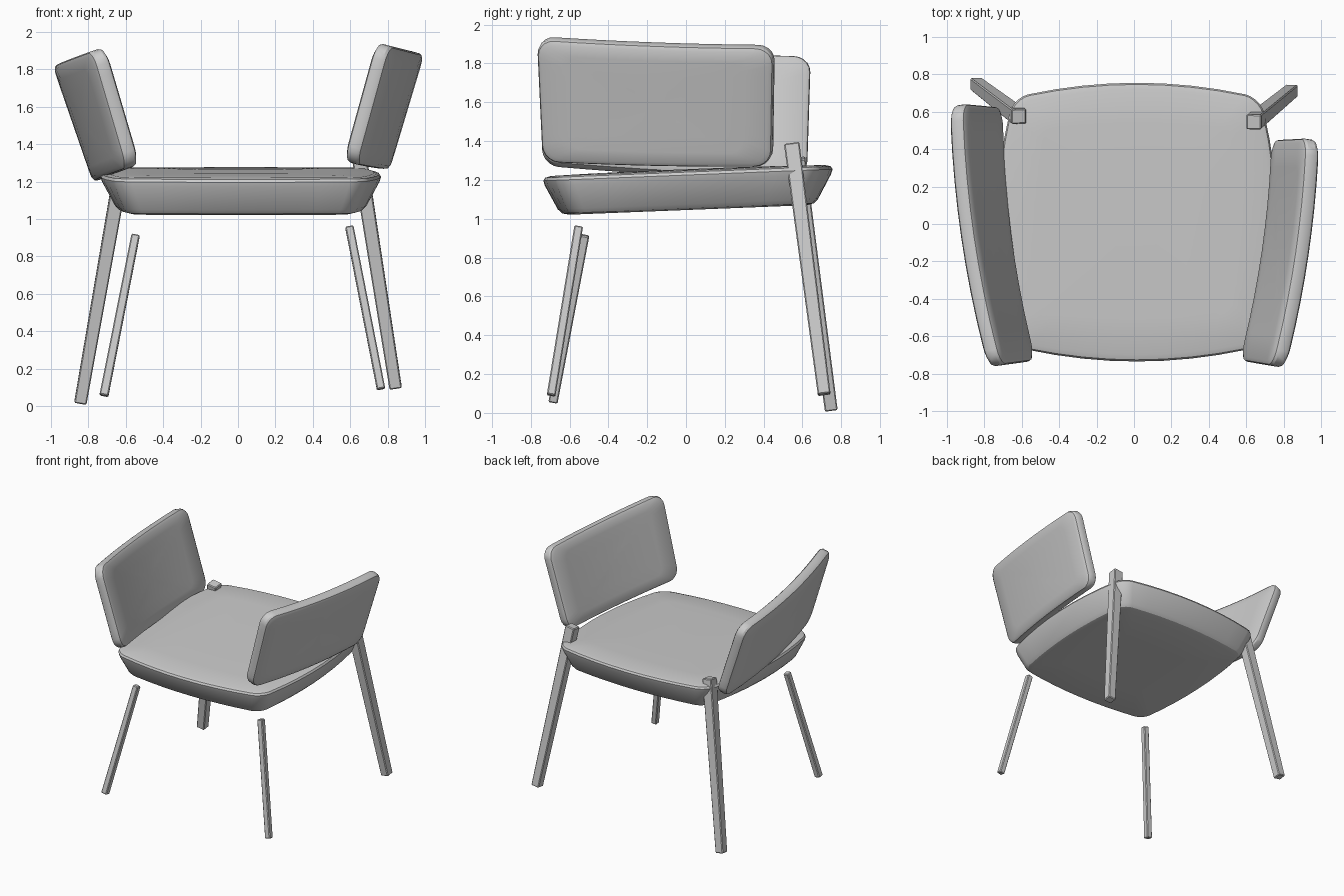
import bpy, math
from mathutils import Vector

if "Cube" in bpy.data.objects:
    bpy.data.objects.remove(bpy.data.objects["Cube"])


def ring(rs, rt, edge=8, arc=5):
    """Rounded rectangle in [-1,1]^2 with corner radii rs, rt."""
    pts = []
    for k in range(4):
        sx, sy = ((1, 1), (-1, 1), (-1, -1), (1, -1))[k]
        for i in range(arc + 1):
            a = math.radians(90 * (k + i / arc))
            pts.append((sx * (1 - rs) + rs * math.cos(a), sy * (1 - rt) + rt * math.sin(a)))
    out, n = [], len(pts)
    for i, p in enumerate(pts):
        q = pts[(i + 1) % n]
        steps = edge if i % (arc + 1) == arc else 1   # subdivide the straight sides
        for j in range(steps):
            f = j / steps
            out.append((p[0] + (q[0] - p[0]) * f, p[1] + (q[1] - p[1]) * f))
    return out


def make(name, verts, faces):
    me = bpy.data.meshes.new(name)
    me.from_pydata([tuple(v) for v in verts], [], faces)
    me.update()
    ob = bpy.data.objects.new(name, me)
    bpy.context.collection.objects.link(ob)
    bpy.ops.object.select_all(action='DESELECT')
    ob.select_set(True)
    bpy.context.view_layer.objects.active = ob
    bpy.ops.object.mode_set(mode='EDIT')
    bpy.ops.mesh.select_all(action='SELECT')
    bpy.ops.mesh.normals_make_consistent(inside=False)
    bpy.ops.object.mode_set(mode='OBJECT')
    return ob


def cushion(name, outline, profile, place):
    """Stack scaled outlines (scale s, scale t, height) and close both ends with fans."""
    n, m = len(outline), len(profile)
    verts = [place(s * a, t * b, h) for a, b, h in profile for s, t in outline]
    faces = []
    for r in range(m - 1):
        for i in range(n):
            j = (i + 1) % n
            faces.append((r * n + i, r * n + j, r * n + n + j, r * n + n + i))
    for r, h in ((0, profile[0][2]), (m - 1, profile[-1][2])):
        c = len(verts)
        verts.append(place(0, 0, h))
        faces += [(c, r * n + i, r * n + (i + 1) % n) for i in range(n)]
    ob = make(name, verts, faces)
    bpy.ops.object.shade_smooth_by_angle(angle=math.radians(28))
    return ob


# Seat: bulged square with slanted sides, rising slightly to the back
def seat_place(s, t, z):
    x = 0.015 + s * (0.75 - 0.09 * t * t)
    y = 0.01 + t * (0.745 - 0.08 * s * s)
    return Vector((x, y, z + 0.04 * y))


seat_profile = [(0.4, 1.045), (0.82, 1.045), (0.87, 1.053), (0.9, 1.075), (0.99, 1.2),
                (1.0, 1.225), (0.988, 1.24), (0.95, 1.248), (0.7, 1.252), (0.35, 1.255)]
cushion("seat", ring(0.12, 0.12), [(k, k, z) for k, z in seat_profile], seat_place)


# Side panels: curved rounded slabs leaning outward
def panel(name, fb, ft, bb, bt, bulge):
    fb, ft, bb, bt = map(Vector, (fb, ft, bb, bt))
    nrm = (bt - fb).cross(ft - bb).normalized()
    if nrm.x * fb.x < 0:
        nrm.negate()
    hl, hh = (bb - fb).length / 2, (ft - fb).length / 2

    def place(s, t, h):
        u, v = (s + 1) / 2, (t + 1) / 2
        p = fb.lerp(bb, u).lerp(ft.lerp(bt, u), v)
        return p + nrm * (h + bulge * (1 - s * s))

    half = [(0, 0.02), (0.006, 0.034), (0.025, 0.044)]
    side = [(1 - d / hl, 1 - d / hh, h) for d, h in half]
    side += [(k, k, 0.046) for k in (0.75, 0.5, 0.25)]
    prof = [(a, b, -h) for a, b, h in reversed(side)] + side
    cushion(name, ring(0.085 / hl, 0.085 / hh), prof, place)


panel("right_side_panel", (0.60, -0.735, 1.30), (0.775, -0.765, 1.935),
      (0.77, 0.445, 1.275), (0.955, 0.455, 1.89), 0.035)
panel("left_side_panel", (-0.56, -0.735, 1.28), (-0.745, -0.76, 1.91),
      (-0.735, 0.62, 1.21), (-0.95, 0.64, 1.83), 0.045)


# Legs: tapered square bars
def leg(name, foot, top, w0, w1):
    foot, top = Vector(foot), Vector(top)
    d = (top - foot).normalized()
    ay = d.cross(Vector((1, 0, 0))).normalized()
    ax = ay.cross(d).normalized()
    verts = [p + ax * sx * w / 2 + ay * sy * w / 2
             for p, w in ((foot, w0), (top, w1))
             for sx, sy in ((-1, -1), (1, -1), (1, 1), (-1, 1))]
    faces = [(0, 1, 2, 3), (4, 5, 6, 7)]
    faces += [(i, (i + 1) % 4, 4 + (i + 1) % 4, 4 + i) for i in range(4)]
    ob = make(name, verts, faces)
    bev = ob.modifiers.new("edge", 'BEVEL')
    bev.width = 0.006
    bev.segments = 1


leg("back_right_leg", (0.843, 0.712, 0.095), (0.64, 0.545, 1.385), 0.066, 0.08)
leg("back_left_leg", (-0.843, 0.748, 0.015), (-0.615, 0.575, 1.31), 0.066, 0.08)
leg("front_right_leg", (0.765, -0.695, 0.09), (0.595, -0.553, 0.96), 0.045, 0.045)
leg("front_left_leg", (-0.717, -0.685, 0.055), (-0.547, -0.52, 0.915), 0.048, 0.045)
